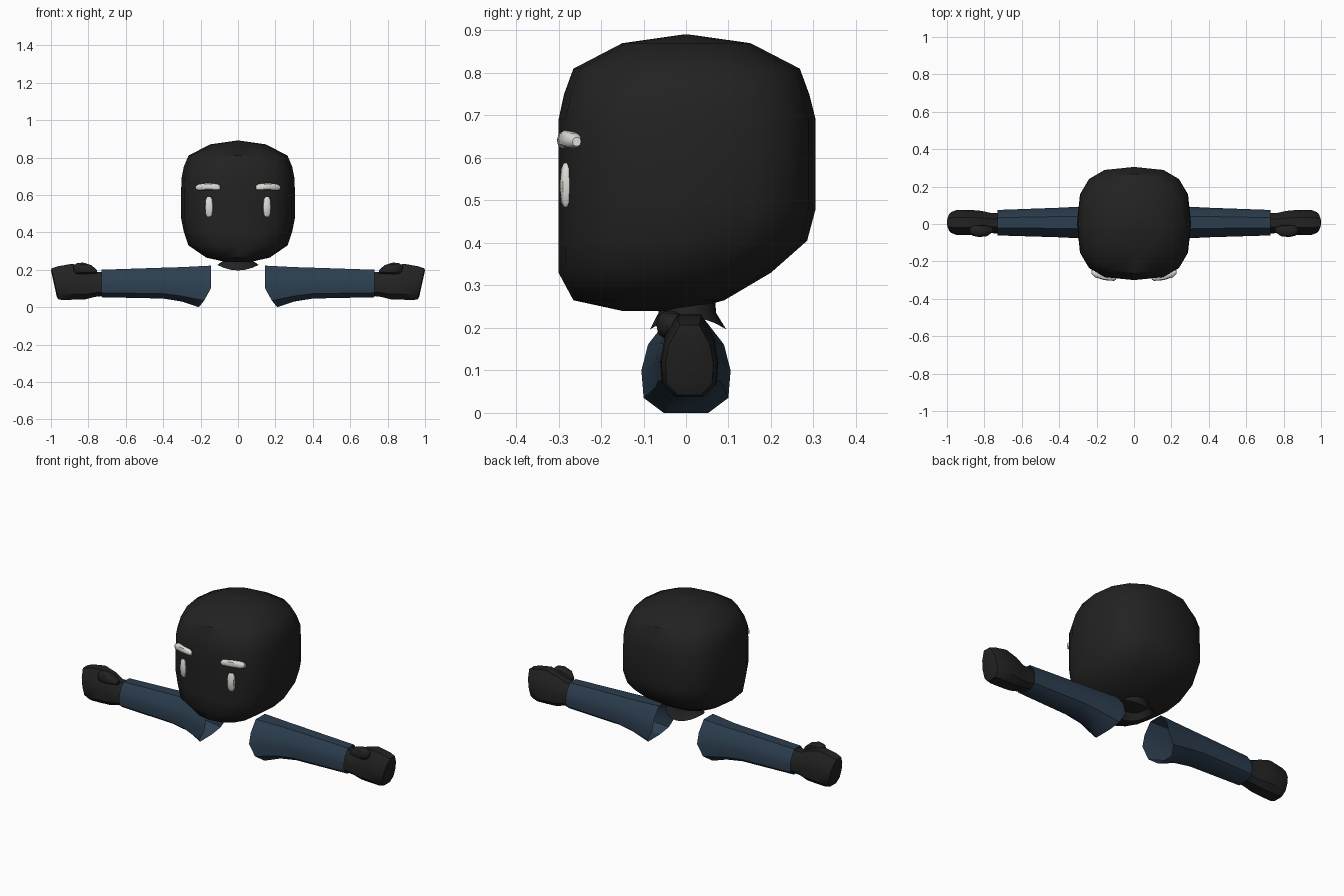
import bpy, bmesh, math

if "Cube" in bpy.data.objects:
    bpy.data.objects.remove(bpy.data.objects["Cube"])


def material(name, rgb):
    m = bpy.data.materials.new(name)
    m.diffuse_color = (*rgb, 1)
    m.use_nodes = True
    m.node_tree.nodes["Principled BSDF"].inputs["Base Color"].default_value = m.diffuse_color
    return m


BLACK = material("soft black", (0.016, 0.016, 0.016))
BLUE = material("slate blue", (0.025, 0.048, 0.078))
WHITE = material("off white", (0.72, 0.72, 0.68))


def loft(name, rings, mat, cap=(True, True), mirror=False, angle=40):
    """Skin a list of equal-length point rings into one mesh."""
    bm = bmesh.new()
    vs = [[bm.verts.new(p) for p in r] for r in rings]
    n = len(vs[0])
    for a, b in zip(vs, vs[1:]):
        for i in range(n):
            j = (i + 1) % n
            bm.faces.new((a[i], a[j], b[j], b[i]))
    if cap[0]:
        bm.faces.new(vs[0][::-1])
    if cap[1]:
        bm.faces.new(vs[-1])
    bmesh.ops.recalc_face_normals(bm, faces=bm.faces)
    me = bpy.data.meshes.new(name)
    bm.to_mesh(me)
    bm.free()
    me.materials.append(mat)
    ob = bpy.data.objects.new(name, me)
    bpy.context.collection.objects.link(ob)
    bpy.ops.object.select_all(action='DESELECT')
    ob.select_set(True)
    bpy.context.view_layer.objects.active = ob
    bpy.ops.object.shade_smooth_by_angle(angle=math.radians(angle))
    if mirror:
        ob.modifiers.new("mirror", 'MIRROR').use_clip = False
    return ob


def super_ring(n, count=16):
    """Unit superellipse points."""
    out = []
    for i in range(count):
        a = 2 * math.pi * i / count
        c, s = math.cos(a), math.sin(a)
        out.append((math.copysign(abs(c) ** (2 / n), c), math.copysign(abs(s) ** (2 / n), s)))
    return out


# head: stacked rings of (z, half width, front y, back y, squareness)
HEAD = [(.24, .06, -.15, 0, 2), (.265, .17, -.265, .09, 2.3), (.33, .265, -.30, .20, 2.6),
        (.405, .29, -.30, .285, 2.8), (.48, .305, -.30, .305, 2.9), (.59, .305, -.30, .305, 2.9),
        (.69, .302, -.30, .305, 2.9), (.75, .29, -.287, .29, 2.7), (.81, .265, -.265, .268, 2.4),
        (.87, .15, -.15, .152, 2.1), (.89, .01, -.01, .01, 2)]
loft("head", [[(hw * x, (f + b) / 2 + (b - f) / 2 * y, z) for x, y in super_ring(n)]
              for z, hw, f, b, n in HEAD], BLACK)

# neck: open flared collar, lower at the front and back
top = [(.07 * x, .003 + .065 * y, .27) for x, y in super_ring(2)]
mid = [(.08 * x, .003 + .068 * y, .247 - .012 * y * y) for x, y in super_ring(2)]
rim = [(.11 * x, .005 + .09 * y, .226 - .03 * y * y) for x, y in super_ring(2)]
loft("neck", [top, mid, rim], BLACK, cap=(False, False))

# sleeve: ten-sided tube with an arched shoulder opening
SECTION = [(-.5, -1), (.5, -1), (.95, -.68), (1, -.1), (.85, .45), (.4, 1),
           (-.4, 1), (-.85, .45), (-1, -.1), (-.95, -.68)]


def arm_ring(x, cy, hy, zb, zt, lean=0, notch=0):
    ring = []
    for y, s in SECTION:
        z = (zb + zt) / 2 + s * (zt - zb) / 2
        ring.append((x + lean * (z - .12) + notch * max(0, .08 - z), cy + hy * y, z))
    return ring


loft("sleeve", [arm_ring(.145, 0, .105, 0, .222, notch=.8),
                arm_ring(.30, .008, .084, .03, .214),
                arm_ring(.40, .008, .079, .046, .211),
                arm_ring(.73, .007, .068, .053, .20),
                arm_ring(.725, .007, .060, .060, .193)],
     BLUE, cap=(False, False), mirror=True)

# mitten fist with slanted knuckles
loft("hand", [arm_ring(.70, .005, .056, .062, .19),
              arm_ring(.765, .005, .054, .055, .188),
              arm_ring(.815, .008, .062, .042, .212),
              arm_ring(.88, .008, .068, .04, .232, lean=.05),
              arm_ring(.95, .008, .066, .038, .218, lean=.15),
              arm_ring(.978, .008, .056, .042, .207, lean=.22),
              arm_ring(.983, .008, .03, .055, .195, lean=.22)],
     BLACK, mirror=True)


def rod(name, stations, mat, count=10):
    """Rounded bar along x: stations of (x, y, z, half depth, half height)."""
    loft(name, [[(x, y + hy * a, z + hz * b) for a, b in super_ring(2.6, count)]
                for x, y, z, hy, hz in stations], mat, mirror=True)


# thumb resting on the upper front of the fist
rod("thumb", [(.755, -.03, .19, .012, .01), (.785, -.036, .202, .029, .024),
              (.83, -.037, .207, .033, .033), (.865, -.034, .206, .028, .029),
              (.88, -.03, .205, .014, .014)], BLACK)

# eyebrows wrapping round the face
rod("eyebrow", [(.095, -.285, .638, .012, .010), (.108, -.284, .641, .020, .018),
                (.16, -.279, .645, .021, .020), (.21, -.265, .641, .019, .018),
                (.226, -.257, .638, .010, .010)], WHITE)

# tall narrow eyes
EYE = [(.484, .010, .004), (.495, .018, .010), (.535, .021, .0135), (.575, .018, .010), (.588, .010, .004)]
loft("eye", [[(.155 + hw * x, -.2835 + hd * y - .12 * (.155 - (.155 + hw * x)), z)
              for x, y in super_ring(3, 12)] for z, hw, hd in EYE], WHITE, mirror=True)
